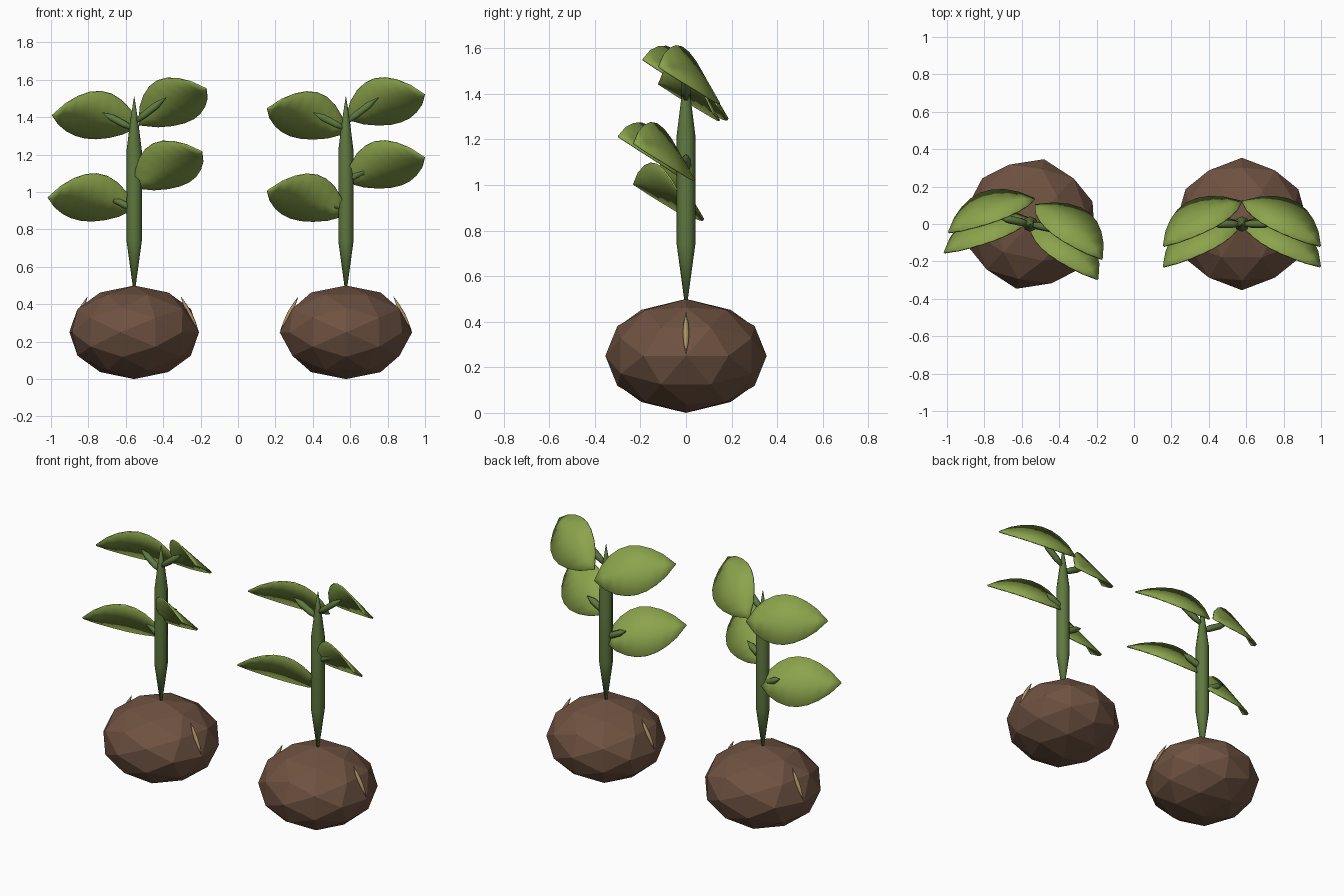
import bpy, bmesh, math
from mathutils import Vector, Matrix

if "Cube" in bpy.data.objects:
    bpy.data.objects.remove(bpy.data.objects["Cube"])


def material(name, rgb):
    m = bpy.data.materials.new(name)
    m.diffuse_color = (*rgb, 1)
    m.use_nodes = True
    m.node_tree.nodes["Principled BSDF"].inputs["Base Color"].default_value = m.diffuse_color
    return m


SEED = material("seed_brown", (0.156, 0.084, 0.053))
CRACK = material("crack_beige", (0.42, 0.29, 0.14))
STEM = material("stem_green", (0.115, 0.19, 0.05))
LEAF = material("leaf_green", (0.262, 0.37, 0.072))


def finish(name, bm, mat, smooth=True):
    bmesh.ops.recalc_face_normals(bm, faces=bm.faces)
    me = bpy.data.meshes.new(name)
    bm.to_mesh(me)
    bm.free()
    me.materials.append(mat)
    for p in me.polygons:
        p.use_smooth = smooth
    ob = bpy.data.objects.new(name, me)
    bpy.context.collection.objects.link(ob)
    return ob


def spindle(name, a, b, profile, mat, sides=8):
    """Tapered round rod from a to b; profile is (fraction, radius)."""
    a, b = Vector(a), Vector(b)
    q = (b - a).to_track_quat('Z', 'Y')
    bm = bmesh.new()
    rings = []
    for t, r in profile:
        rings.append([bm.verts.new(a.lerp(b, t) + q @ Vector(
            (r * math.cos(k * math.tau / sides), r * math.sin(k * math.tau / sides), 0)))
            for k in range(sides)])
    for r0, r1 in zip(rings, rings[1:]):
        for k in range(sides):
            j = (k + 1) % sides
            bm.faces.new((r0[k], r0[j], r1[j], r1[k]))
    bm.faces.new(rings[0])
    bm.faces.new(rings[-1])
    return finish(name, bm, mat)


def seed(name, center, spin):
    """Icosahedron split once, squashed, flat faces."""
    g = (1 + 5 ** 0.5) / 2
    bm = bmesh.new()
    for s in (-1, 1):
        for t in (-g, g):
            for co in ((s, 0, t), (t, s, 0), (0, t, s)):
                bm.verts.new(co)
    bmesh.ops.convex_hull(bm, input=bm.verts)
    bmesh.ops.subdivide_edges(bm, edges=bm.edges[:], cuts=1, use_grid_fill=True)
    for v in bm.verts:
        n = v.co.normalized()
        v.co = center + spin @ Vector((n.x * 0.354, n.y * 0.354, n.z * 0.25))
    finish(name, bm, SEED, smooth=False)


def leaf(name, center, along, normal, length=0.5, width=0.30, arch=0.06):
    """Pointed, arched blade."""
    along = along.normalized()
    side = normal.cross(along).normalized()
    normal = along.cross(side)
    bm = bmesh.new()
    rows, n = [], 8
    for i in range(n + 1):
        t = i / n
        w = width / 2 * max(math.sin(math.pi * t ** 0.95), 0) ** 0.8 + 0.002
        mid = center + along * (t - 0.5) * length + normal * arch * (1 - (2 * t - 1) ** 2)
        rows.append([bm.verts.new(mid + side * w * k) for k in (-1, 0, 1)])
    for r0, r1 in zip(rows, rows[1:]):
        for k in (0, 1):
            bm.faces.new((r0[k], r1[k], r1[k + 1], r0[k + 1]))
    ob = finish(name, bm, LEAF)
    mod = ob.modifiers.new("thickness", 'SOLIDIFY')
    mod.thickness = 0.008
    mod.offset = 0


# side, leaf centre y, leaf centre z, stalk start z, stalk end x, stalk end z
BRANCHES = {
    "upper_right": (1, 0.0, 1.455, 1.37, 0.175, 1.505),
    "upper_left": (-1, 0.0, 1.38, 1.335, 0.175, 1.425),
    "lower_right": (1, -0.11, 1.118, 1.06, 0.135, 1.135),
    "lower_left": (-1, -0.11, 0.94, 0.905, 0.145, 0.98),
}


def sprout(tag, x, degrees):
    ang = math.radians(degrees)
    spin = Matrix.Rotation(ang, 3, 'Z')
    twist = Matrix.Rotation(ang, 3, Vector((0, 0.77, 0.64)))
    base = Vector((x, 0, 0))

    def at(*p):
        return base + spin @ Vector(p)

    seed(tag + "_seed", base + Vector((0, 0, 0.25)), spin)
    # beige splits on both sides of the seed
    for s, n in ((1, "right"), (-1, "left")):
        spindle(f"{tag}_split_{n}", at(s * 0.35, 0, 0.26), at(s * 0.255, 0, 0.44),
                [(0, 0.001), (0.25, 0.010), (0.5, 0.014), (0.75, 0.010), (1, 0.001)], CRACK, 6)
    # stem
    spindle(tag + "_stem", at(0, 0, 0.49), at(0, 0, 1.51),
            [(0, 0.007), (0.245, 0.041), (0.715, 0.041), (0.88, 0.02), (1, 0.001)], STEM)
    # stalks and leaves
    for n, (s, ly, lz, z0, x1, z1) in BRANCHES.items():
        spindle(f"{tag}_stalk_{n}", at(0, 0, z0), at(s * x1, 0, z1),
                [(0, 0.010), (0.3, 0.021), (0.7, 0.021), (1, 0.002)], STEM, 6)
        leaf(f"{tag}_leaf_{n}", at(s * 0.21, ly, lz),
             twist @ Vector((s * 0.42, -0.24, 0.13)), twist @ Vector((s * 0.25, 0.76, 0.59)))


sprout("left_sprout", -0.555, -12)
sprout("right_sprout", 0.577, 0)
